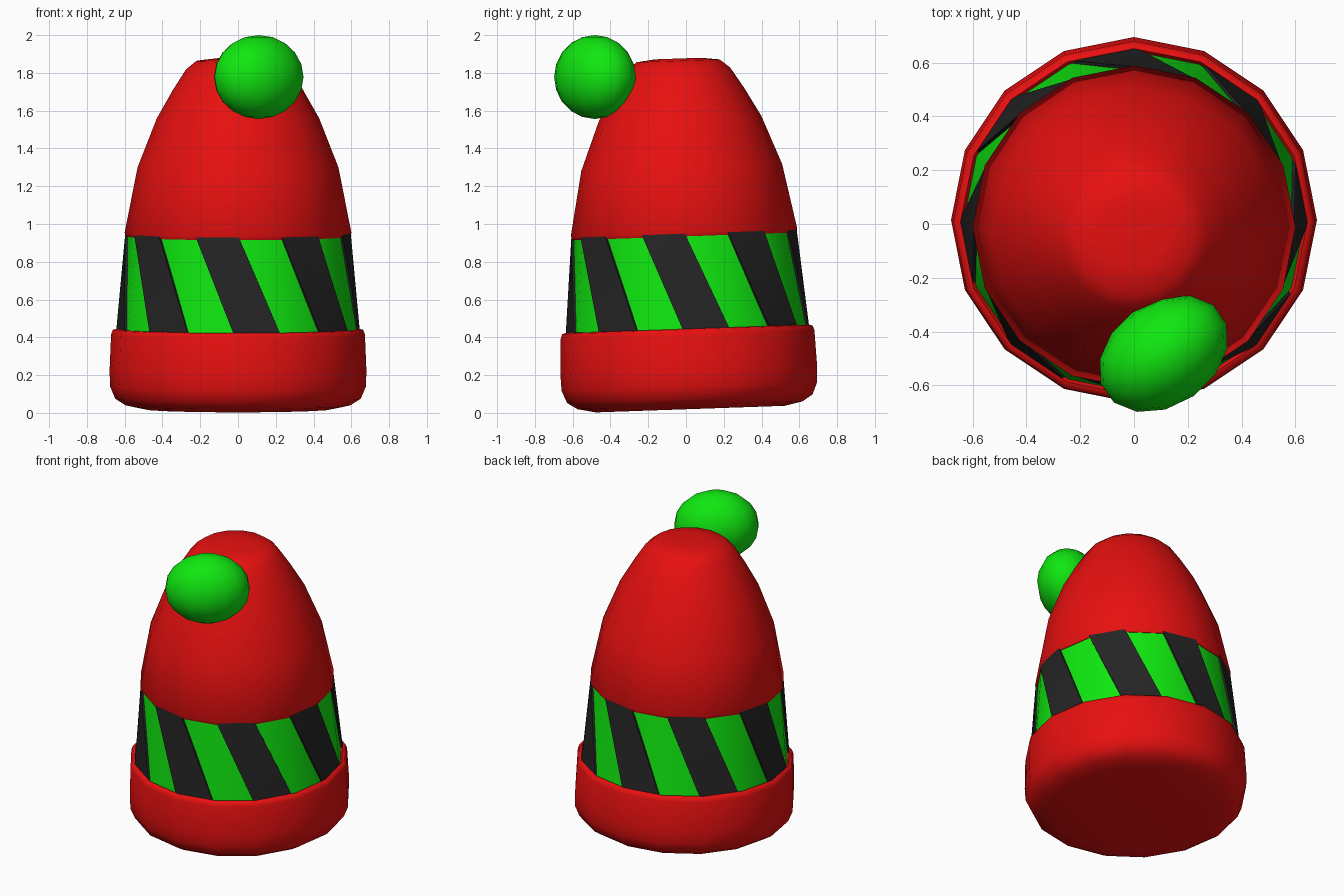
import bpy, bmesh, math
from mathutils import Matrix

if "Cube" in bpy.data.objects:
    bpy.data.objects.remove(bpy.data.objects["Cube"])

SIDES = 16
STEP = 2 * math.pi / SIDES
# The whole hat leans slightly forward
LEAN = Matrix.Translation((0, 0.022, 0.02)) @ Matrix.Rotation(math.radians(2.0), 4, 'X')


def material(name, color):
    m = bpy.data.materials.new(name)
    m.diffuse_color = (*color, 1)
    m.use_nodes = True
    m.node_tree.nodes["Principled BSDF"].inputs["Base Color"].default_value = m.diffuse_color
    return m


RED = material("red", (0.8, 0.005, 0.005))
GREEN = material("green", (0.005, 0.8, 0.005))
BLACK = material("black", (0.018, 0.018, 0.018))


def finish(bm, name, mat, matrix, angle):
    bmesh.ops.recalc_face_normals(bm, faces=bm.faces)
    me = bpy.data.meshes.new(name)
    bm.to_mesh(me)
    bm.free()
    me.transform(matrix)
    me.materials.append(mat)
    ob = bpy.data.objects.new(name, me)
    bpy.context.collection.objects.link(ob)
    bpy.ops.object.select_all(action='DESELECT')
    ob.select_set(True)
    bpy.context.view_layer.objects.active = ob
    bpy.ops.object.shade_smooth_by_angle(angle=math.radians(angle))
    return ob


def point(r, k, z):
    a = -math.pi / 2 + k * STEP
    return (r * math.cos(a), r * math.sin(a), z)


def lathe(name, profile, mat, angle=60):
    """Turn (radius, height) points into a closed 16-sided body."""
    bm = bmesh.new()
    rings = [[bm.verts.new(point(r, k, z)) for k in range(SIDES)] for r, z in profile]
    for lo, hi in zip(rings, rings[1:]):
        for k in range(SIDES):
            n = (k + 1) % SIDES
            bm.faces.new((lo[k], lo[n], hi[n], hi[k]))
    bm.faces.new(rings[0])
    bm.faces.new(rings[-1])
    return finish(bm, name, mat, LEAN, angle)


# Rolled brim, closed underneath
lathe("brim", [(0.50, 0.0), (0.595, 0.02), (0.65, 0.055), (0.677, 0.12), (0.68, 0.20),
               (0.672, 0.395), (0.663, 0.42), (0.645, 0.425), (0.62, 0.38)], RED)

# Green band between brim and crown
lathe("band", [(0.638, 0.36), (0.584, 0.94)], GREEN, 30)

# Red crown with a slightly domed top
lathe("crown", [(0.57, 0.915), (0.59, 0.915), (0.60, 0.935), (0.532, 1.28), (0.43, 1.54),
                (0.345, 1.69), (0.275, 1.80), (0.22, 1.845), (0.12, 1.857)], RED)

# Eight slanted black stripes wrapped round the band
bm = bmesh.new()
for k in range(0, SIDES, 2):
    outer, inner = [[bm.verts.new(p) for p in (
        point(0.596 - d, k - 1, 0.94), point(0.650 - d, k, 0.36),
        point(0.650 - d, k + 1, 0.36), point(0.596 - d, k, 0.94))] for d in (0, 0.02)]
    for a, b, c, d in (outer, inner):
        bm.faces.new((a, b, d))
        bm.faces.new((b, c, d))
    for i in range(4):
        j = (i + 1) % 4
        bm.faces.new((outer[i], outer[j], inner[j], inner[i]))
finish(bm, "stripes", BLACK, LEAN, 30)

# Oval bobble on the front of the crown
bm = bmesh.new()
bmesh.ops.create_uvsphere(bm, u_segments=14, v_segments=10, radius=1)
place = (Matrix.Translation((0.11, -0.482, 1.778)) @ Matrix.Rotation(math.radians(35), 4, 'Z')
         @ Matrix.Diagonal((0.262, 0.193, 0.222, 1)))
finish(bm, "bobble", GREEN, place, 60)
